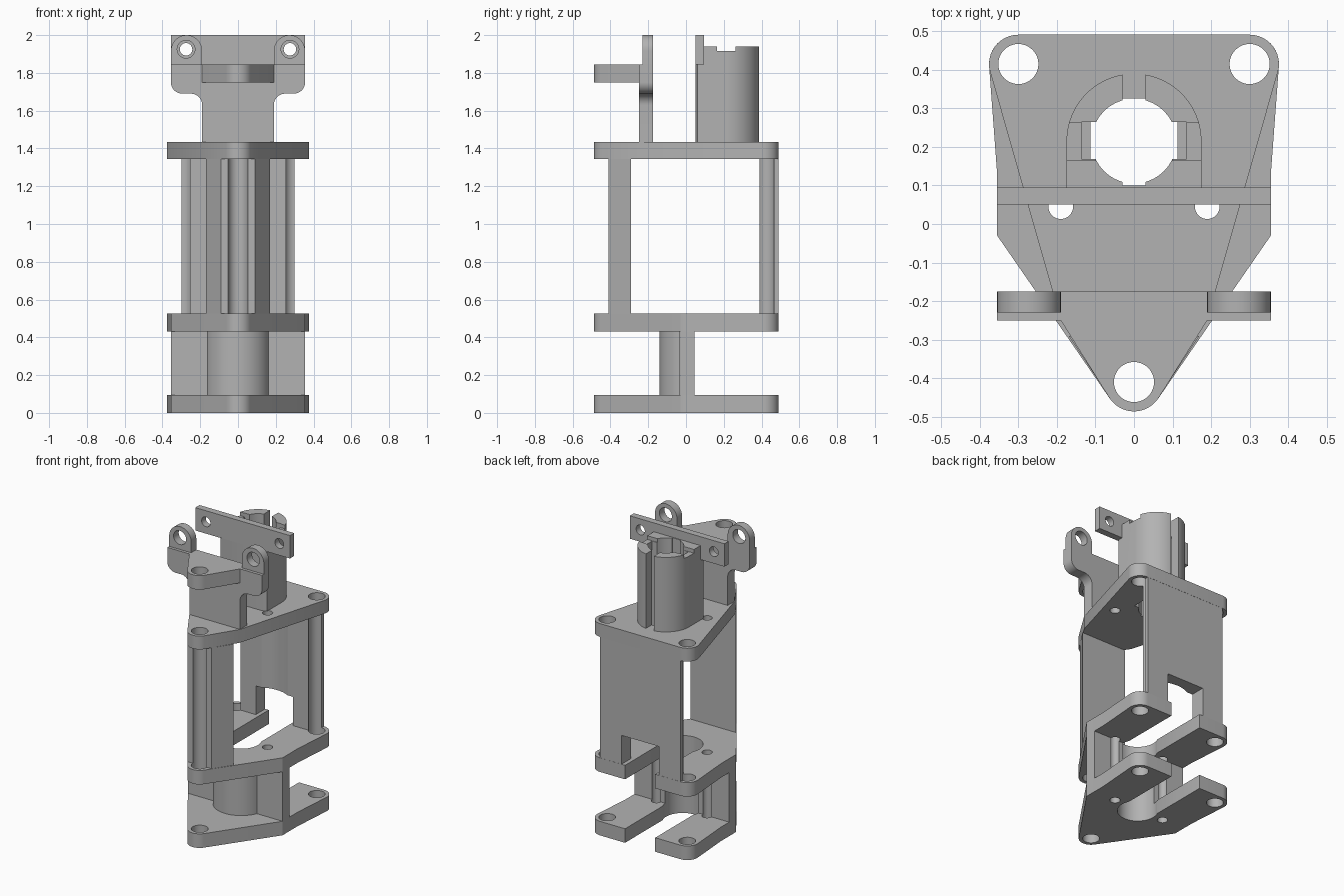
import bpy, bmesh
from math import cos, sin, radians

if "Cube" in bpy.data.objects:
    bpy.data.objects.remove(bpy.data.objects["Cube"], do_unlink=True)

grey = bpy.data.materials.new("plain grey")
grey.use_nodes = True
GREY = (0.45, 0.45, 0.45, 1)
grey.diffuse_color = GREY
grey.node_tree.nodes["Principled BSDF"].inputs["Base Color"].default_value = GREY


def arc(cx, cy, r, a0, a1, n=12):
    angles = [radians(a0 + (a1 - a0) * i / n) for i in range(n + 1)]
    return [(cx + r * cos(a), cy + r * sin(a)) for a in angles]


def mirrored(half):
    """Close a right-hand half outline with its reflection."""
    return half + [(-x, y) for x, y in reversed(half) if x > 1e-4]


def prism(name, outline, lo, hi, axis="Z"):
    """Extrude an outline between two levels along Z, or along Y."""
    bm = bmesh.new()
    put = (lambda u, v, w: (u, v, w)) if axis == "Z" else (lambda u, v, w: (u, w, v))
    face = bm.faces.new([bm.verts.new(put(u, v, lo)) for u, v in outline])
    ext = bmesh.ops.extrude_face_region(bm, geom=[face])["geom"]
    verts = [g for g in ext if isinstance(g, bmesh.types.BMVert)]
    bmesh.ops.translate(bm, verts=verts, vec=put(0, 0, hi - lo))
    bmesh.ops.recalc_face_normals(bm, faces=bm.faces)
    mesh = bpy.data.meshes.new(name)
    bm.to_mesh(mesh)
    bm.free()
    mesh.materials.append(grey)
    ob = bpy.data.objects.new(name, mesh)
    bpy.context.collection.objects.link(ob)
    return ob


def rect(x0, x1, y0, y1):
    return [(x0, y0), (x1, y0), (x1, y1), (x0, y1)]


def disc(x, y, r, n=40):
    return arc(x, y, r, 0, 360 - 360 / n, n - 1)


def cut(ob, cutters):
    """Subtract each (outline, low, high, axis) from the object."""
    bpy.context.view_layer.objects.active = ob
    for spec in cutters:
        tool = prism("cutter", *spec)
        tool.hide_render = True
        mod = ob.modifiers.new("cut", "BOOLEAN")
        mod.operation, mod.solver, mod.object = "DIFFERENCE", "EXACT", tool
        bpy.ops.object.modifier_apply(modifier=mod.name)
        bpy.data.objects.remove(tool, do_unlink=True)
    return ob


# Shared dimensions
TIP_Y, BACK_X, BACK_Y, ROUND, BOLT = -0.41, 0.30, 0.415, 0.076, 0.052
BORE_Y, SHAFT_Y = 0.215, 0.035
bolts = [(disc(x, y, BOLT), -1, 3) for x, y in
         ((0, TIP_Y), (BACK_X, BACK_Y), (-BACK_X, BACK_Y))]
pins = [(disc(x, 0.045, 0.032), -1, 3) for x in (-0.19, 0.19)]
shaft = [(disc(0, SHAFT_Y, 0.125), -1, 1)]
slot = [(rect(-0.113, 0.113, SHAFT_Y, 0.6), -1, 1)]
bore = [(disc(0, BORE_Y, 0.11), 1, 3),
        (rect(-0.03, 0.03, 0.1, 0.325), 1, 3),
        (rect(-0.136, 0.136, 0.168, 0.265), 1, 3)]

# Horizontal plates
back_round = lambda start: arc(BACK_X, BACK_Y, ROUND, start, 90)
wide = mirrored(arc(0, TIP_Y, ROUND, -90, -35)
                + [(0.355, -0.03), (0.355, 0.13)] + back_round(-4))
narrow = mirrored(arc(0, TIP_Y, ROUND, -90, -33) + [(0.19, -0.25)] + back_round(-16))
nose = mirrored(arc(0, TIP_Y, ROUND, -90, -33) + [(0.19, -0.25)])

cut(prism("bottom_plate", wide, 0, 0.095), bolts + pins + shaft + slot)
cut(prism("middle_plate", wide, 0.43, 0.525), bolts + pins + shaft + slot)
cut(prism("top_plate", narrow, 1.345, 1.435), bolts + pins + bore)
cut(prism("nose_plate", nose, 1.75, 1.845), bolts)

# Lower cross wall with its rounded shaft housing
cut(prism("lower_wall", rect(-0.355, 0.355, -0.03, 0.045), 0.095, 0.43), pins + shaft)
housing = arc(0, SHAFT_Y, 0.175, 202, 338, 24)
cut(prism("shaft_housing", housing, 0.095, 0.43), shaft)

# Uprights between the middle and top plates
column = mirrored([(0.09, -0.41), (0.17, -0.29)])
cut(prism("front_column", column, 0.525, 1.345), bolts)
cut(prism("back_wall", rect(-BACK_X, BACK_X, 0.39, 0.49), 0.525, 1.345),
    bolts + [(disc(0, BORE_Y, 0.2, 64), 0.4, 1.5),
             (rect(-0.14, 0.14, 0.3, 0.6), 0.4, 0.72)])

# Front bracket: flared web carrying two lugs
web = mirrored([(0.19, 1.435)] + arc(0.25, 1.63, 0.06, 180, 90)
               + arc(0.295, 1.75, 0.06, -90, 0) + [(0.355, 1.845)])
prism("front_bracket", web, -0.25, -0.175, "Y")
for side, label in ((1, "left"), (-1, "right")):
    lug = [(0.19, 1.845), (0.355, 1.845)] + arc(0.2725, 1.9175, 0.0825, 0, 180, 20)
    cut(prism(label + "_lug", [(side * x, z) for x, z in lug], -0.23, -0.175, "Y"),
        [(disc(side * 0.275, 1.925, 0.047), -1, 1, "Y")])

# Rear cross bar
cut(prism("cross_bar", rect(-0.355, 0.355, 1.845, 2.0), 0.05, 0.095, "Y"),
    [(disc(x, 1.925, 0.033), -1, 1, "Y") for x in (-0.275, 0.275)])

# Slotted socket behind the bar, and the web that carries the bar
socket = mirrored([(0.175, 0.095)] + arc(0, BORE_Y, 0.175, 0, 90, 20))
cut(prism("socket", socket, 1.435, 1.94),
    bore + [(rect(-0.03, 0.03, BORE_Y, 0.5), 1, 3),
            (rect(-0.3, 0.3, 0.165, 0.262), 1.915, 3)])
prism("bar_support", mirrored([(0.14, 0.05), (0.175, 0.06), (0.175, 0.095)]), 1.435, 1.845)

# Smooth the round surfaces and keep the edges sharp
bpy.ops.object.select_all(action="DESELECT")
for ob in bpy.context.collection.objects:
    if ob.type == "MESH" and grey.name in ob.data.materials:
        ob.select_set(True)
        bpy.context.view_layer.objects.active = ob
bpy.ops.object.shade_smooth_by_angle(angle=radians(30))
